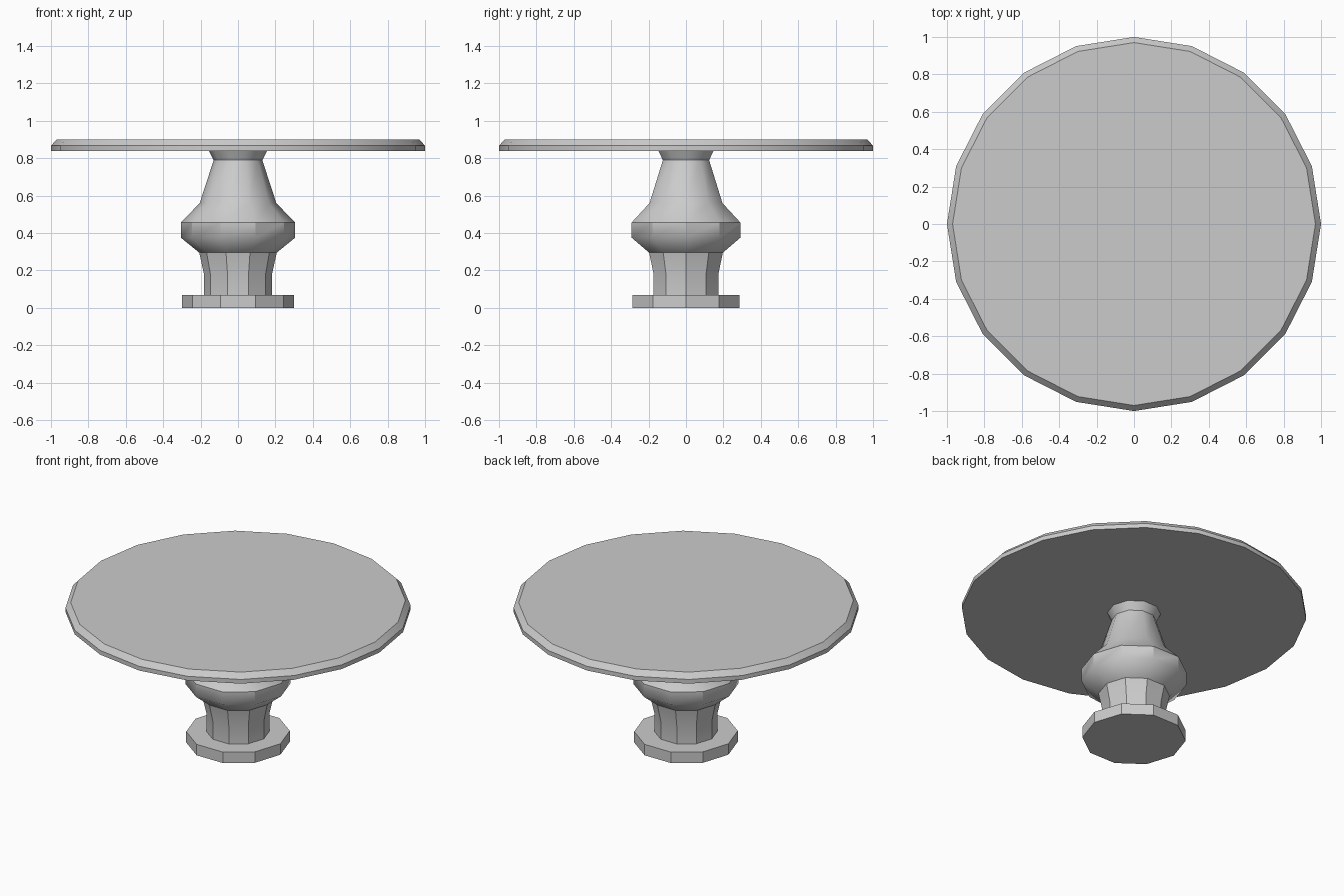
import bpy, bmesh, math

if "Cube" in bpy.data.objects:
    bpy.data.objects.remove(bpy.data.objects["Cube"])


def turned(name, sides, profile, soft_heights=()):
    """Closed lathe solid from (radius, z) rings, bottom to top."""
    bm = bmesh.new()
    rings = []
    for r, z in profile:
        rings.append([bm.verts.new((r * math.cos(2 * math.pi * i / sides),
                                    r * math.sin(2 * math.pi * i / sides), z))
                      for i in range(sides)])
    for low, high in zip(rings, rings[1:]):
        for i in range(sides):
            j = (i + 1) % sides
            bm.faces.new((low[i], low[j], high[j], high[i]))
    bm.faces.new(rings[0][::-1])
    bm.faces.new(rings[-1])
    mesh = bpy.data.meshes.new(name)
    bm.to_mesh(mesh)
    bm.free()
    obj = bpy.data.objects.new(name, mesh)
    bpy.context.collection.objects.link(obj)

    bpy.ops.object.select_all(action='DESELECT')
    obj.select_set(True)
    bpy.context.view_layer.objects.active = obj
    bpy.ops.object.shade_smooth_by_angle(angle=math.radians(35))
    # Keep chosen horizontal rings rounded
    for e in mesh.edges:
        zs = [mesh.vertices[v].co.z for v in e.vertices]
        if any(abs(zs[0] - h) < 1e-4 and abs(zs[1] - h) < 1e-4 for h in soft_heights):
            e.use_edge_sharp = False
    return obj


# Foot plate and turned pedestal in one piece
turned("pedestal", 10, [
    (0.30, 0.0), (0.30, 0.07), (0.183, 0.07), (0.183, 0.185), (0.207, 0.295),
    (0.305, 0.375), (0.305, 0.457), (0.205, 0.56), (0.13, 0.79), (0.155, 0.84),
], soft_heights=(0.375,))

# Round top with a chamfered upper rim
turned("table_top", 20, [(1.0, 0.84), (1.0, 0.867), (0.97, 0.90)])
